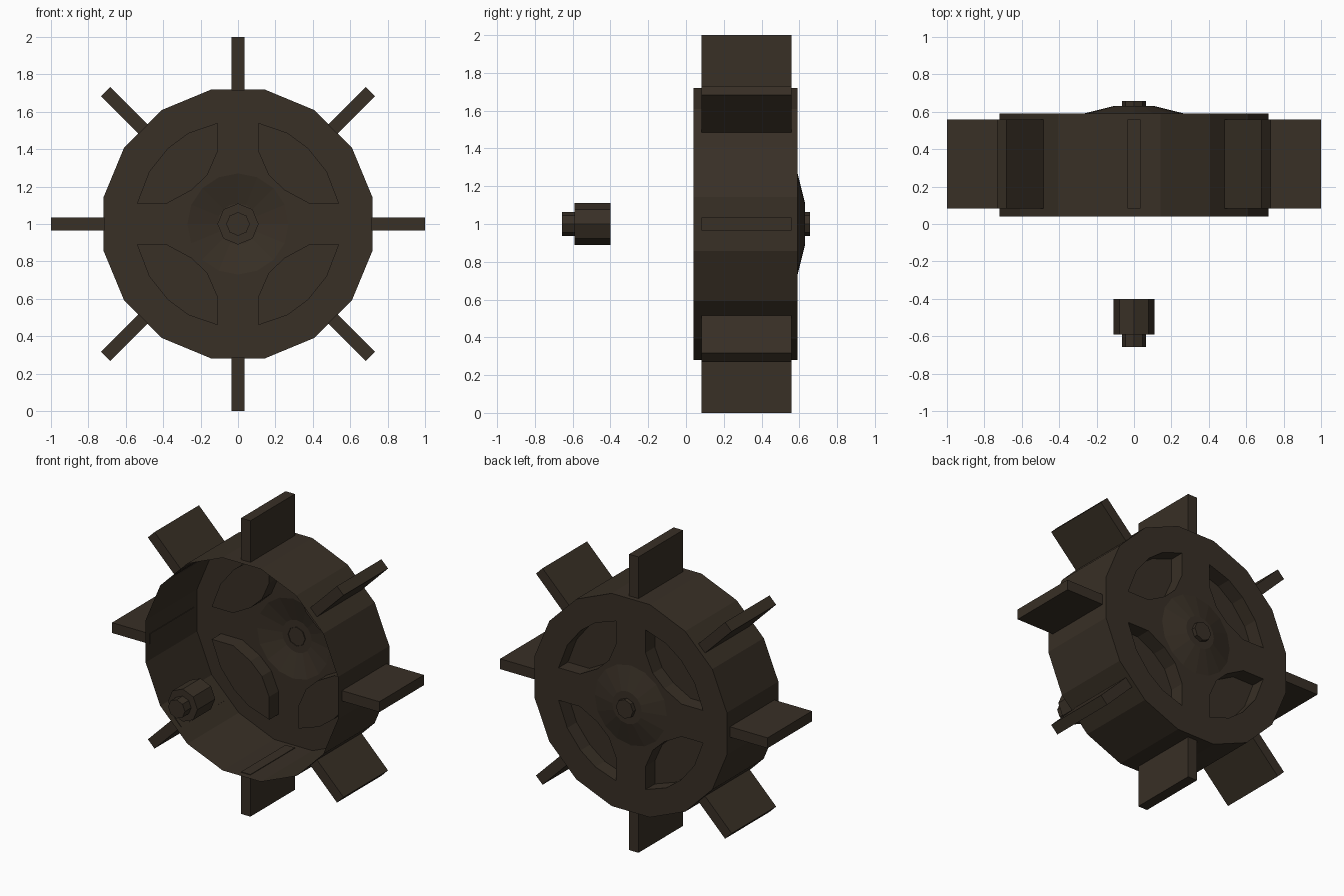
import bpy, bmesh, math
from mathutils import Matrix, Vector

if "Cube" in bpy.data.objects:
    bpy.data.objects.remove(bpy.data.objects["Cube"])

CZ = 1.0            # axle height
BACK = 0.59         # plane of the back web

mat = bpy.data.materials.new("dark brown wood")
mat.diffuse_color = (0.04, 0.029, 0.019, 1)
mat.use_nodes = True
mat.node_tree.nodes["Principled BSDF"].inputs["Base Color"].default_value = mat.diffuse_color


def finish(bm, name):
    bmesh.ops.recalc_face_normals(bm, faces=bm.faces)
    me = bpy.data.meshes.new(name)
    bm.to_mesh(me)
    bm.free()
    me.materials.append(mat)
    ob = bpy.data.objects.new(name, me)
    bpy.context.collection.objects.link(ob)
    return ob


def ring(bm, r, y, n, turn=0.0):
    """Ring of vertices around the axle."""
    return [bm.verts.new((r * math.sin(turn + 2 * math.pi * i / n), y,
                          CZ + r * math.cos(turn + 2 * math.pi * i / n)))
            for i in range(n)]


def bridge(bm, a, b):
    n = len(a)
    for i in range(n):
        bm.faces.new((a[i], a[(i + 1) % n], b[(i + 1) % n], b[i]))


def lathe(name, profile, n, turn=0.0, cap_start=False, cap_end=False):
    """Spin (radius, y) points around the axle."""
    bm = bmesh.new()
    rings = [ring(bm, r, y, n, turn) for r, y in profile]
    for a, b in zip(rings, rings[1:]):
        bridge(bm, a, b)
    if cap_start:
        bm.faces.new(rings[0])
    if cap_end:
        bm.faces.new(rings[-1])
    return finish(bm, name)


# Drum: open 16-sided band
HALF = math.pi / 16
R = 0.733
lathe("drum_rim", [(R, 0.04), (R, BACK)], 16, HALF)

# Back web with four pockets pressed forward into the drum
pocket = [(.11, .54), (.11, .385), (.165, .26), (.25, .18), (.38, .11),
          (.54, .11), (.475, .28), (.375, .405), (.265, .487)]
bm = bmesh.new()
loops = [ring(bm, R, BACK, 16, HALF), ring(bm, 0.27, BACK, 16)]
pockets = []
for sx in (1, -1):
    for sz in (1, -1):
        loops.append([bm.verts.new((sx * x, BACK, CZ + sz * z)) for x, z in pocket])
        pockets.append(loops[-1])
edges = []
for lp in loops:
    for i in range(len(lp)):
        edges.append(bm.edges.new((lp[i], lp[(i + 1) % len(lp)])))
bmesh.ops.triangle_fill(bm, use_beauty=True, edges=edges, normal=Vector((0, 1, 0)))
for lp in pockets:
    floor = [bm.verts.new(v.co - Vector((0, 0.1, 0))) for v in lp]
    bridge(bm, lp, floor)
    bm.faces.new(floor)
finish(bm, "back_web")

# Hub dish bulging out of the back, and its axle end
lathe("hub_dish", [(0.27, BACK), (0.11, 0.63)], 16, cap_end=True)
lathe("rear_axle_end", [(0.064, 0.625), (0.064, 0.657)], 8, cap_end=True)

# Separate front axle collar and pin
lathe("axle_collar", [(0.11, -0.40), (0.11, -0.59)], 8, cap_start=True, cap_end=True)
lathe("axle_pin", [(0.063, -0.59), (0.063, -0.657)], 8, cap_start=True, cap_end=True)

# Eight paddles around the drum
for i in range(8):
    bm = bmesh.new()
    bmesh.ops.create_cube(bm, size=1)
    m = (Matrix.Translation((0, 0.32, CZ))
         @ Matrix.Rotation(i * math.pi / 4, 4, 'Y')
         @ Matrix.Translation((0, 0, 0.8575))
         @ Matrix.Diagonal((0.07, 0.475, 0.285, 1)))
    bmesh.ops.transform(bm, matrix=m, verts=bm.verts)
    finish(bm, f"paddle_{i + 1}")
